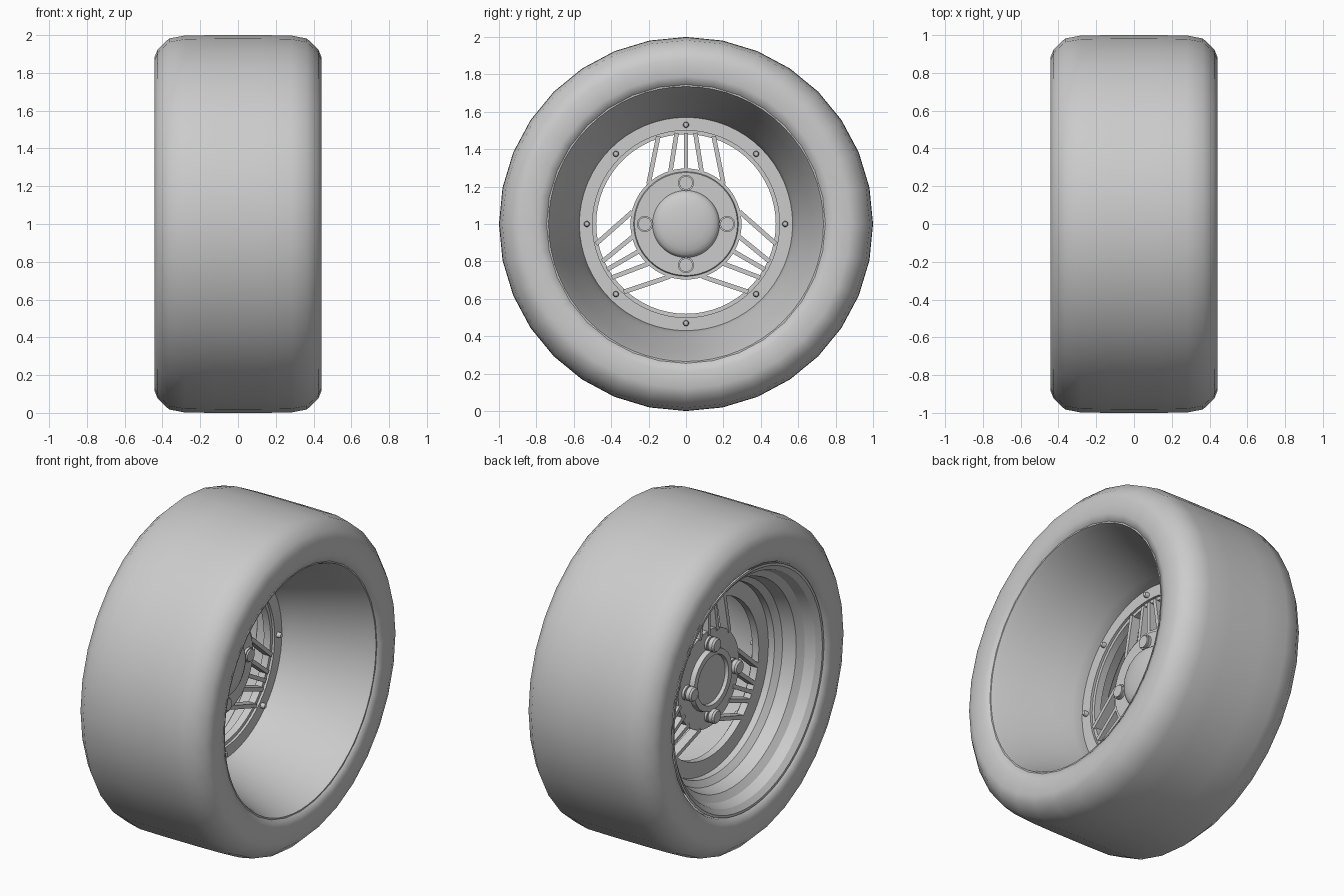
import bpy, bmesh
from math import sin, cos, pi, radians
from mathutils import Vector, Matrix

if "Cube" in bpy.data.objects:
    bpy.data.objects.remove(bpy.data.objects["Cube"])

CZ = 1.0  # axle height


def finish(bm, name, angle=35):
    bmesh.ops.remove_doubles(bm, verts=bm.verts, dist=1e-5)
    bmesh.ops.recalc_face_normals(bm, faces=bm.faces)
    me = bpy.data.meshes.new(name)
    bm.to_mesh(me)
    bm.free()
    ob = bpy.data.objects.new(name, me)
    bpy.context.collection.objects.link(ob)
    bpy.ops.object.select_all(action='DESELECT')
    ob.select_set(True)
    bpy.context.view_layer.objects.active = ob
    bpy.ops.object.shade_smooth_by_angle(angle=radians(angle))
    return ob


def spin(bm, profile, n, closed=True, cy=0.0, cz=CZ):
    """Turn an (x, radius) profile round an axis parallel to x."""
    rings = []
    for i in range(n):
        a = 2 * pi * i / n
        rings.append([bm.verts.new((x, cy + r * sin(a), cz + r * cos(a))) for x, r in profile])
    m = len(profile)
    for i in range(n):
        p, q = rings[i], rings[(i + 1) % n]
        for j in range(m if closed else m - 1):
            k = (j + 1) % m
            if profile[j][1] < 1e-6 and profile[k][1] < 1e-6:
                continue
            if profile[j][1] < 1e-6:
                bm.faces.new((p[j], p[k], q[k]))
            elif profile[k][1] < 1e-6:
                bm.faces.new((p[j], p[k], q[j]))
            else:
                bm.faces.new((p[j], p[k], q[k], q[j]))


def lathe(name, profile, n=64, closed=True, angle=35):
    bm = bmesh.new()
    spin(bm, profile, n, closed)
    return finish(bm, name, angle)


# tyre: mirrored half section
half = [(0.39, 0.735), (0.425, 0.745), (0.44, 0.79), (0.443, 0.88), (0.425, 0.925),
        (0.365, 0.982), (0.28, 0.998), (0.12, 1.0)]
lathe("tyre", half + [(-x, r) for x, r in reversed(half)], 32, angle=60)

# rim barrel: deep dish on +x, stepped on -x
barrel = [(0.425, 0.735), (0.395, 0.722), (0.25, 0.675), (0.08, 0.62), (-0.04, 0.585), (-0.10, 0.57),
          (-0.20, 0.575), (-0.23, 0.61), (-0.31, 0.63), (-0.34, 0.67), (-0.40, 0.69), (-0.425, 0.72)]
lathe("rim_barrel", barrel + [(x, r + 0.015) for x, r in reversed(barrel)], 64, angle=30)

# ring that carries the spokes
lathe("spoke_ring", [(-0.10, 0.50), (-0.10, 0.575), (-0.16, 0.575), (-0.16, 0.48),
                     (-0.115, 0.48), (-0.115, 0.50)])

# hub disc and flange
lathe("hub", [(-0.09, 0.0), (-0.09, 0.275), (-0.105, 0.28), (-0.105, 0.297), (-0.155, 0.297),
              (-0.155, 0.19), (-0.185, 0.185), (-0.185, 0.15), (-0.165, 0.145), (-0.165, 0.0)],
      closed=False)

# domed centre cap
lathe("centre_cap", [(-0.092, 0.18), (-0.075, 0.175)] +
      [(-0.075 + 0.04 * sin(t * pi / 10), 0.172 * cos(t * pi / 10)) for t in range(1, 5)] +
      [(-0.035, 0.0)], closed=False)

# wheel bolts, through the hub with collars on both faces
bm = bmesh.new()
for i in range(4):
    a = i * pi / 2
    spin(bm, [(-0.065, 0.0), (-0.065, 0.036), (-0.075, 0.036), (-0.075, 0.043), (-0.17, 0.043),
              (-0.17, 0.032), (-0.18, 0.032), (-0.18, 0.043), (-0.205, 0.043), (-0.215, 0.035),
              (-0.215, 0.0)], 20, False, 0.22 * sin(a), CZ + 0.22 * cos(a))
finish(bm, "wheel_bolts")

# small ring bolts
bm = bmesh.new()
for i in range(8):
    a = i * pi / 4
    spin(bm, [(-0.07, 0.0), (-0.075, 0.012), (-0.085, 0.016), (-0.11, 0.016)], 12, False,
         0.53 * sin(a), CZ + 0.53 * cos(a))
finish(bm, "ring_bolts")

# three fans of five converging spoke bars
bars = [((-0.2, 0.215), (-0.148, 0.47)), ((-0.085, 0.27), (-0.05, 0.487)), ((0, 0.27), (0, 0.487))]
bars += [((-p[0], p[1]), (-q[0], q[1])) for p, q in bars[:2]]
bm = bmesh.new()
for k in range(3):
    rot = Matrix.Rotation(k * 2 * pi / 3, 2)
    for p, q in bars:
        p, q = rot @ Vector(p), rot @ Vector(q)
        d = (q - p).normalized()
        side = Vector((-d.y, d.x)) * 0.012
        loop = [p + side, q + side, q - side, p - side]
        fr = [bm.verts.new((-0.105, v.x, CZ + v.y)) for v in loop]
        bk = [bm.verts.new((-0.16, v.x, CZ + v.y)) for v in loop]
        bm.faces.new(fr)
        bm.faces.new(bk[::-1])
        for i in range(4):
            bm.faces.new((fr[i], bk[i], bk[(i + 1) % 4], fr[(i + 1) % 4]))
finish(bm, "spokes")
